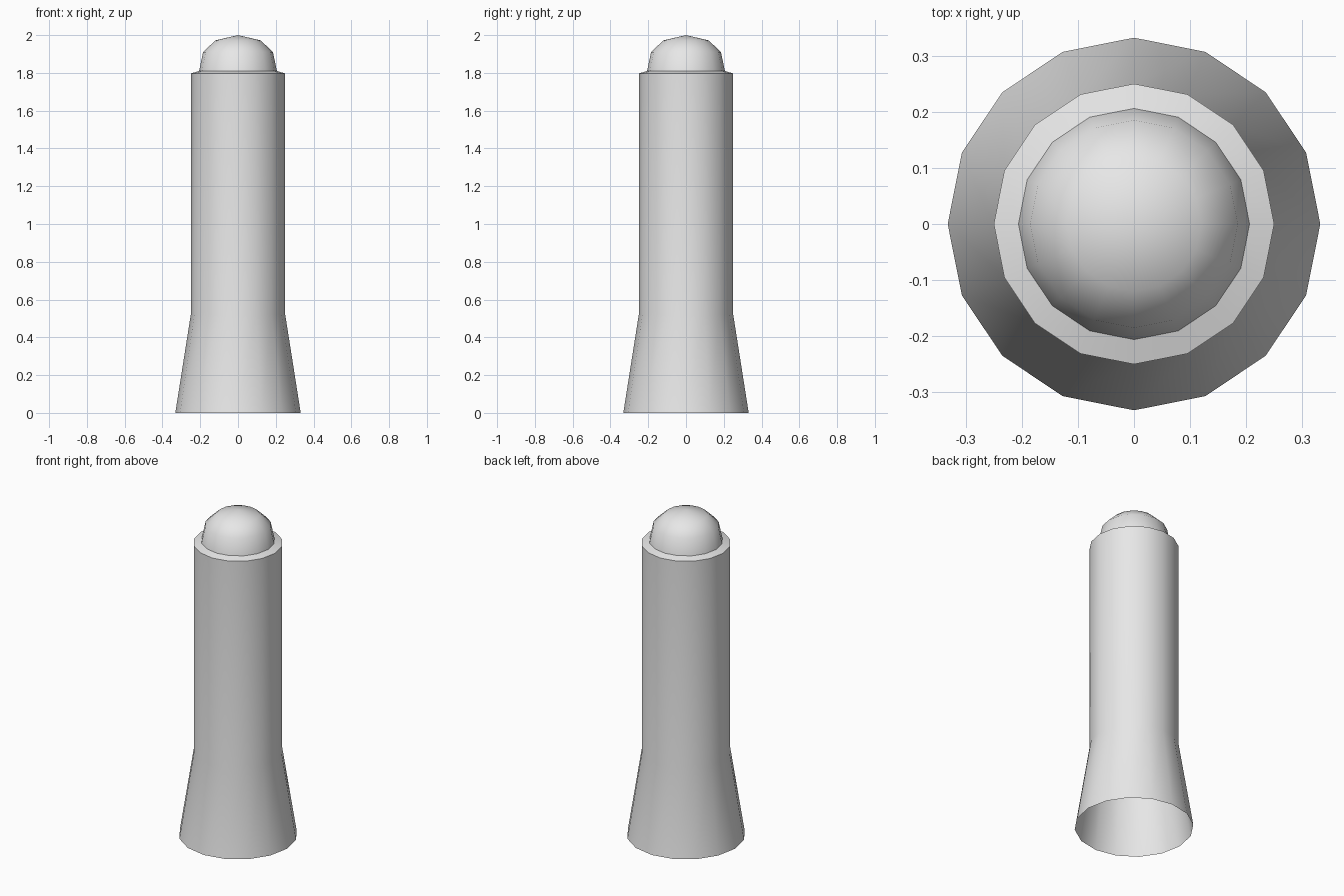
import bpy, bmesh, math

cube = bpy.data.objects.get("Cube")
if cube:
    bpy.data.objects.remove(cube, do_unlink=True)

SIDES = 16

grey = bpy.data.materials.new("plain_grey")
grey.use_nodes = True
grey.diffuse_color = (0.8, 0.8, 0.8, 1)
grey.node_tree.nodes["Principled BSDF"].inputs["Base Color"].default_value = (0.8, 0.8, 0.8, 1)


def lathe(name, profile):
    """Revolve (radius, height) points, listed bottom to top, around z."""
    bm = bmesh.new()
    verts = [bm.verts.new((r, 0, z)) for r, z in profile]
    edges = [bm.edges.new(pair) for pair in zip(verts, verts[1:])]
    bmesh.ops.spin(bm, geom=verts + edges, cent=(0, 0, 0), axis=(0, 0, 1),
                   angle=math.tau, steps=SIDES, use_duplicate=False)
    bmesh.ops.remove_doubles(bm, verts=bm.verts, dist=0.0005)
    bmesh.ops.recalc_face_normals(bm, faces=bm.faces)
    # Open shells: make sure the walls face away from the axis
    wall = min(bm.faces, key=lambda f: f.calc_center_median().z)
    centre = wall.calc_center_median()
    if wall.normal.x * centre.x + wall.normal.y * centre.y < 0:
        bmesh.ops.reverse_faces(bm, faces=bm.faces)
    mesh = bpy.data.meshes.new(name)
    bm.to_mesh(mesh)
    bm.free()
    mesh.materials.append(grey)
    obj = bpy.data.objects.new(name, mesh)
    bpy.context.collection.objects.link(obj)
    bpy.ops.object.select_all(action='DESELECT')
    obj.select_set(True)
    bpy.context.view_layer.objects.active = obj
    bpy.ops.object.shade_smooth_by_angle(angle=math.radians(40))
    return obj


# Hollow column with flared foot, open underneath, and a shallow sloping rim
lathe("flared_column", [(0.332, 0), (0.25, 0.52), (0.25, 1.797), (0.206, 1.81)])

# Rounded cap on the rim
lathe("domed_cap", [(0.206, 1.81), (0.185, 1.91), (0.12, 1.972), (0, 2.0)])
